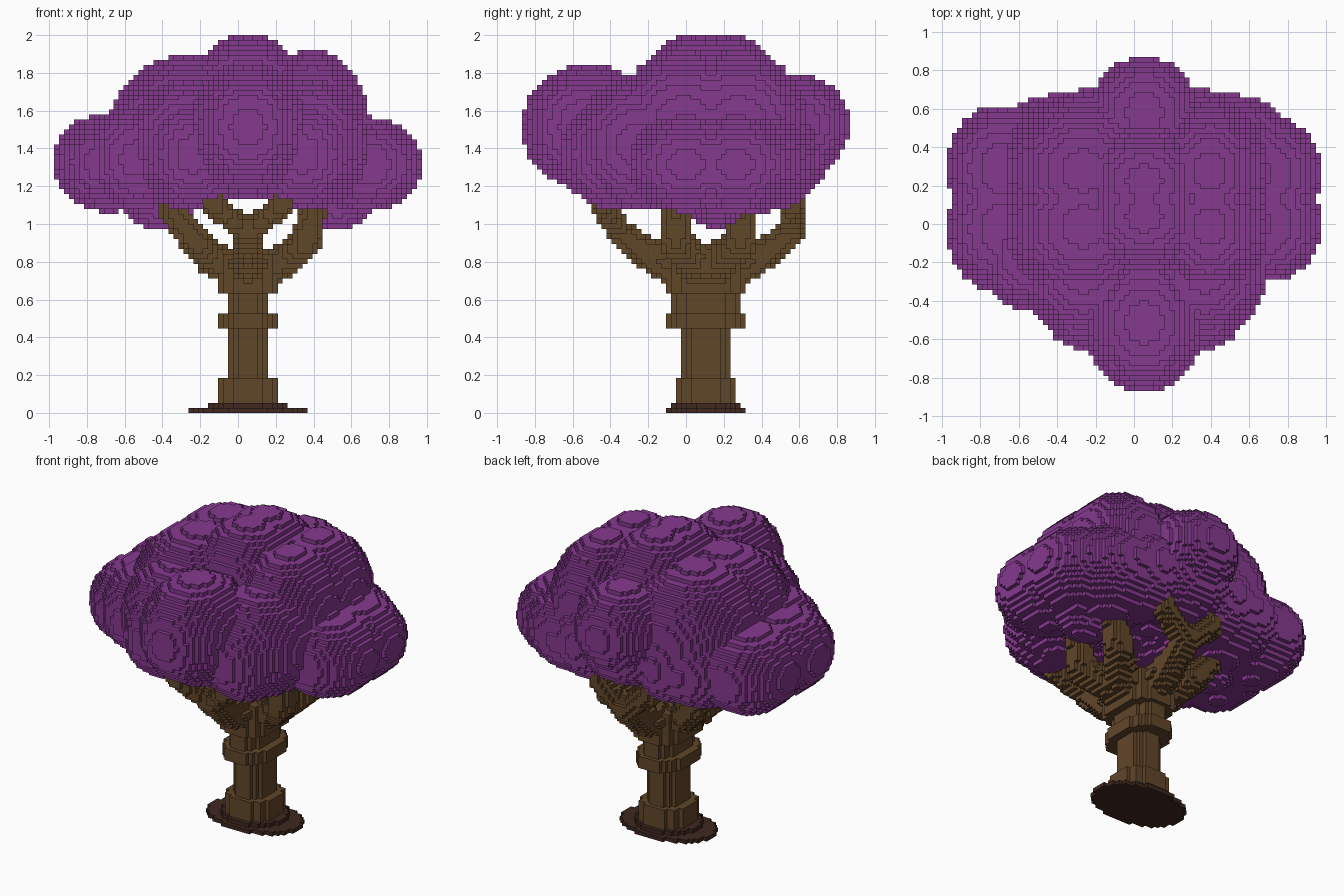
import bpy, bmesh, math
from mathutils import Vector

if "Cube" in bpy.data.objects:
    bpy.data.objects.remove(bpy.data.objects["Cube"], do_unlink=True)

V = 2 / 76          # edge length of one block
CX, CY = 2, 4       # trunk axis, in blocks


def material(name, rgb):
    m = bpy.data.materials.new(name)
    m.use_nodes = True
    m.diffuse_color = (*rgb, 1)
    bsdf = m.node_tree.nodes["Principled BSDF"]
    bsdf.inputs["Base Color"].default_value = (*rgb, 1)
    bsdf.inputs["Roughness"].default_value = 0.9
    return m


def column(z0, z1, rx, ry, p=2.6):
    """Blocks of an upright column with a rounded cross-section."""
    return {(x, y, z)
            for x in range(CX - rx, CX + rx)
            for y in range(CY - ry, CY + ry)
            if (abs(x + .5 - CX) / rx) ** p + (abs(y + .5 - CY) / ry) ** p <= 1
            for z in range(z0, z1)}


def lobe(cx, cy, cz, rx, ry, rz, under=1.0, p=2.15):
    """Blocks of a rounded lump; under flattens the lower half."""
    cells = set()
    for z in range(math.floor(cz - rz * under), math.ceil(cz + rz)):
        dz = z + .5 - cz
        tz = (abs(dz) / (rz if dz > 0 else rz * under)) ** p
        for x in range(math.floor(cx - rx), math.ceil(cx + rx)):
            tx = tz + (abs(x + .5 - cx) / rx) ** p
            if tx > 1:
                continue
            for y in range(math.floor(cy - ry), math.ceil(cy + ry)):
                if tx + (abs(y + .5 - cy) / ry) ** p <= 1:
                    cells.add((x, y, z))
    return cells


def deep_pair(cx, dy, *rest):
    """Two equal lumps, one behind the other."""
    return lobe(cx, CY + 1 - dy, *rest) | lobe(cx, CY + 1 + dy, *rest)


def side_pair(dx, *rest):
    """Two equal lumps, left and right of the trunk axis."""
    return lobe(CX - dx, *rest) | lobe(CX + dx, *rest)


def branch(points, r0, r1):
    """Blocks along a path that tapers from r0 to r1."""
    cells = set()
    pts = [Vector(q) for q in points]
    n = len(pts) - 1
    for i in range(n):
        for s in range(9):
            t = s / 8
            c = pts[i].lerp(pts[i + 1], t)
            r = r0 + (r1 - r0) * (i + t) / n
            cells |= lobe(c.x, c.y, c.z, r, r, r)
    return cells


# Ground disc
root_disc = column(0, 1, 12, 8, 2) | column(1, 2, 8, 7, 2)

# Trunk: flared foot, shaft, collar and widening top
trunk = (column(2, 7, 6, 6) | column(2, 28, 4, 5) | column(17, 20, 6, 8)
         | column(20, 24, 4, 7) | column(24, 28, 6, 8, 3) | column(28, 32, 9, 8, 2))

# Forked branches, forward and back
branches = set()
for root, knee, fork, tip in ((2, -5, -13, -17), (6, 13, 21, 21.5)):
    branches |= branch([(2, root, 28), (2, knee, 30.5), (2, (knee + fork) / 2, 33), (2, fork, 36)], 4, 2.6)
    for x in (-5, 9):
        branches |= branch([(2, fork, 36), (x, tip, 42), (x, tip, 44)], 2.6, 2)

# Two branches on each side
for y, tip in ((2, -2), (6, 11)):
    branches |= branch([(1, y, 28), (-5, y, 31), (-8, tip, 34), (-13, tip, 40), (-14, tip, 44)], 4, 2.2)
    branches |= branch([(3, y, 28), (9, y, 30.5), (13.5, tip, 34), (15, tip, 40), (16, tip, 44)], 4, 2.2)

# Foliage: crown, upper lumps and outer side lumps
foliage = deep_pair(2, 3.4, 56, 14, 13, 20, .58)
foliage |= deep_pair(-10, 5.5, 55, 16, 15, 17, .75)
foliage |= deep_pair(15, 5.5, 56, 11.5, 14, 17, .8)
foliage |= deep_pair(-26, 6, 50.5, 11, 12.5, 9.6, 1.05)
foliage |= deep_pair(25.5, 5, 50, 11.5, 11.5, 9.6)
# Front and back lumps with their lower fronts
foliage |= lobe(2, -19.5, 57.5, 11.5, 13.5, 12.5) | lobe(2, -15, 52, 13, 13, 9)
foliage |= lobe(2, 22, 58, 10.5, 11, 10) | lobe(2, 18, 52, 13, 11, 9)
# Corner lumps that round off the outline
foliage |= side_pair(12, -10, 54, 12, 12, 13)
foliage |= side_pair(11, -14, 52, 9.8, 11, 11)
foliage |= side_pair(11, 16.5, 51, 9, 10.3, 10.5)
foliage |= side_pair(16.5, 13, 50, 13.5, 12.7, 11, .9)
foliage |= lobe(-20, -6, 51, 11, 11, 11, .9)
# Low lumps beside the branches
foliage |= side_pair(18, 6, 45, 8, 6, 8)

# Each block belongs to one part only
branches = {c for c in branches if c[2] < 45} - trunk
foliage -= trunk | branches
solid = root_disc | trunk | branches | foliage


def block_side(cell, axis, far):
    """Corners of one side of a block, wound to face outward."""
    loop = [(0, 0), (1, 0), (1, 1), (0, 1)]
    corners = []
    for u, v in (loop if far else reversed(loop)):
        co = list(cell)
        co[axis] += far
        co[(axis + 1) % 3] += u
        co[(axis + 2) % 3] += v
        corners.append(tuple(co))
    return corners


def build(name, cells, mat):
    """Make a mesh from the exposed sides of the blocks."""
    bm = bmesh.new()
    verts = {}

    def vert(co):
        if co not in verts:
            verts[co] = bm.verts.new([k * V for k in co])
        return verts[co]

    for cell in sorted(cells):
        for axis in range(3):
            for far in (0, 1):
                near = list(cell)
                near[axis] += 2 * far - 1
                if tuple(near) not in solid:
                    bm.faces.new([vert(co) for co in block_side(cell, axis, far)])
    me = bpy.data.meshes.new(name)
    bm.to_mesh(me)
    bm.free()
    me.materials.append(mat)
    bpy.context.collection.objects.link(bpy.data.objects.new(name, me))


bark = material("brown bark", (0.118, 0.061, 0.022))
build("root_disc", root_disc, material("dark soil brown", (0.050, 0.021, 0.014)))
build("trunk", trunk, bark)
build("branches", branches, bark)
build("foliage", foliage, material("purple leaves", (0.235, 0.041, 0.275)))
